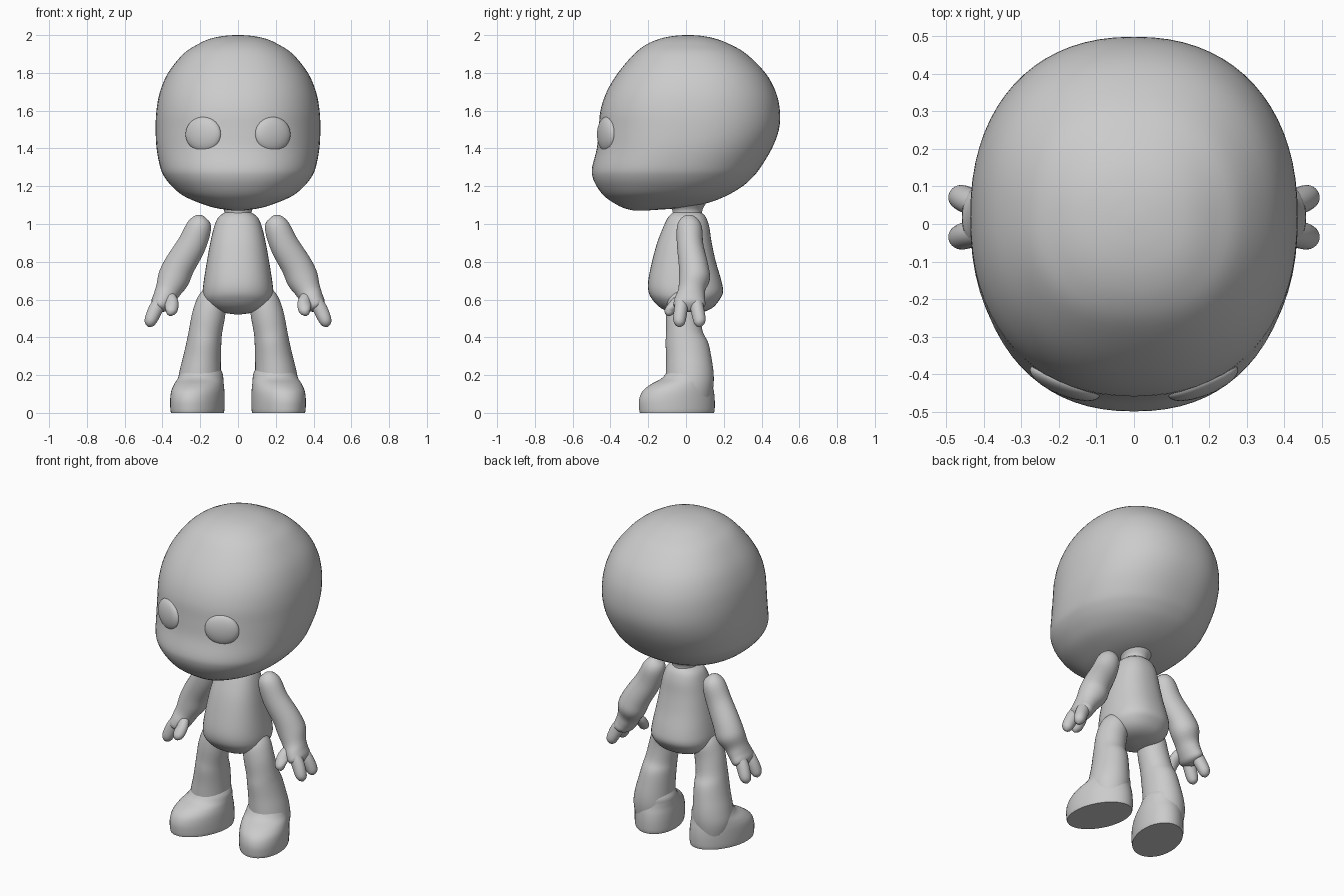
import bpy, bmesh
from math import cos, sin, pi, radians, copysign
from mathutils import Vector


def catmull(rows, steps):
    """Smoothly interpolate rows of numbers."""
    out = []
    for i in range(len(rows) - 1):
        p0, p1, p2, p3 = (rows[max(0, min(len(rows) - 1, i + k))] for k in (-1, 0, 1, 2))
        for s in range(steps):
            t = s / steps
            out.append([0.5 * (2 * b + (c - a) * t + (2 * a - 5 * b + 4 * c - d) * t * t
                               + (3 * b - a - 3 * c + d) * t ** 3)
                        for a, b, c, d in zip(p0, p1, p2, p3)])
    out.append(list(rows[-1]))
    return out


def loft(name, rows, side=1, power=2.0, steps=4, segs=40):
    """Skin rings (x, y, z, radius across, radius along y) that follow a path in xz."""
    rows = catmull(rows, steps)
    bm = bmesh.new()
    rings = []
    for i, (x, y, z, ra, rb) in enumerate(rows):
        p, q = rows[max(0, i - 1)], rows[min(len(rows) - 1, i + 1)]
        t = Vector((q[0] - p[0], 0, q[2] - p[2])).normalized()
        across = Vector((0, 1, 0)).cross(t)
        ring = []
        for k in range(segs):
            c, s = cos(2 * pi * k / segs), sin(2 * pi * k / segs)
            u = copysign(abs(c) ** (2 / power), c) * max(ra, 0.003)
            v = copysign(abs(s) ** (2 / power), s) * max(rb, 0.003)
            co = Vector((x, y + v, z)) + across * u
            ring.append(bm.verts.new((co.x * side, co.y, co.z)))
        rings.append(ring)
    for a, b in zip(rings, rings[1:]):
        for k in range(segs):
            n = (k + 1) % segs
            bm.faces.new((a[k], a[n], b[n], b[k]))
    bm.faces.new(rings[0])
    bm.faces.new(rings[-1])
    bmesh.ops.recalc_face_normals(bm, faces=bm.faces)
    mesh = bpy.data.meshes.new(name)
    bm.to_mesh(mesh)
    bm.free()
    obj = bpy.data.objects.new(name, mesh)
    bpy.context.collection.objects.link(obj)
    smooth(obj)
    return obj


def smooth(obj):
    bpy.ops.object.select_all(action='DESELECT')
    obj.select_set(True)
    bpy.context.view_layer.objects.active = obj
    bpy.ops.object.shade_smooth_by_angle(angle=radians(50))


def upright(profile):
    """Turn (z, front y, back y, half width) into loft rows."""
    return [(0, (f + b) / 2, z, w, (b - f) / 2) for z, f, b, w in profile]


# Head with a muzzle bulge low in front and a round back
loft("head", upright([
    (2.0, -.01, .03, .02), (1.995, -.07, .09, .08), (1.98, -.14, .16, .15),
    (1.95, -.21, .235, .215), (1.9, -.275, .32, .29), (1.8, -.36, .42, .37),
    (1.7, -.42, .475, .413), (1.6, -.453, .497, .432), (1.5, -.462, .492, .436),
    (1.4, -.472, .455, .431), (1.3, -.497, .395, .412), (1.25, -.495, .355, .39),
    (1.2, -.473, .30, .35), (1.15, -.435, .215, .29), (1.11, -.38, .11, .20),
    (1.085, -.33, -.03, .12), (1.072, -.28, -.2, .03)]), power=2.25, segs=72)

# Neck and torso
loft("neck", upright([(1.15, -.13, .13, .13), (1.1, -.09, .1, .09),
                      (1.06, -.07, .085, .072), (.98, -.09, .1, .09)]))
loft("torso", upright([
    (1.07, -.05, .06, .05), (1.055, -.075, .088, .08), (1.03, -.098, .108, .108),
    (.98, -.122, .124, .128), (.9, -.153, .136, .147), (.8, -.18, .158, .165),
    (.7, -.2, .187, .181), (.64, -.198, .196, .187), (.6, -.178, .178, .18),
    (.56, -.14, .145, .148), (.535, -.09, .095, .1), (.522, -.02, .02, .02)]), power=2.3)

for side, tag in ((1, "left"), (-1, "right")):
    # Flat oval eye set into the face
    bpy.ops.mesh.primitive_uv_sphere_add(segments=40, ring_count=20, radius=1,
                                         location=(.184 * side, -.421, 1.475),
                                         rotation=(0, 0, radians(22) * side))
    eye = bpy.context.object
    eye.name = tag + "_eye"
    eye.scale = (.1, .036, .092)
    smooth(eye)

    # Arm with palm
    loft(tag + "_arm", [
        (.183, .015, 1.042, .008, .008), (.19, .016, 1.028, .042, .042),
        (.206, .018, .985, .066, .066), (.245, .022, .89, .076, .07),
        (.31, .04, .78, .082, .078), (.342, .045, .71, .084, .082),
        (.37, .03, .65, .068, .072), (.392, .02, .605, .06, .08),
        (.415, .018, .565, .05, .08), (.43, .018, .54, .01, .02)], side)

    # Two fingers and a thumb
    for n, y0, y1 in ((1, -.02, -.034), (2, .05, .07)):
        loft(f"{tag}_finger_{n}", [
            (.4, y0, .61, .035, .035), (.435, (y0 + y1) / 2, .55, .038, .036),
            (.46, y1, .495, .034, .034), (.469, y1, .468, .024, .024),
            (.473, y1, .455, .005, .005)], side, segs=24)
    loft(tag + "_thumb", [
        (.375, 0, .63, .03, .035), (.353, -.045, .59, .036, .038),
        (.352, -.078, .55, .034, .034), (.358, -.088, .525, .022, .022),
        (.36, -.09, .513, .005, .005)], side, segs=24)

    # Leg
    loft(tag + "_leg", [
        (.12, -.005, .65, .05, .06), (.135, -.01, .6, .077, .085),
        (.155, -.015, .52, .087, .09), (.172, -.008, .43, .088, .097),
        (.18, .005, .37, .092, .113), (.19, .015, .29, .1, .12),
        (.2, .02, .21, .11, .126), (.205, .02, .14, .115, .125),
        (.205, .02, .05, .1, .11)], side)

    # Foot with a flat sole, toes turned out
    foot = loft(tag + "_foot", [
        (0, y - 0, z, w, r) for z, y, w, r in (
            (0, 0, .132, .202), (.02, 0, .135, .206), (.07, 0, .136, .206),
            (.115, .007, .134, .194), (.15, .025, .128, .168), (.18, .052, .12, .136),
            (.21, .065, .112, .12), (.25, .065, .09, .1))])
    foot.location = (.215 * side, -.048, 0)
    foot.rotation_euler.z = radians(18) * side
